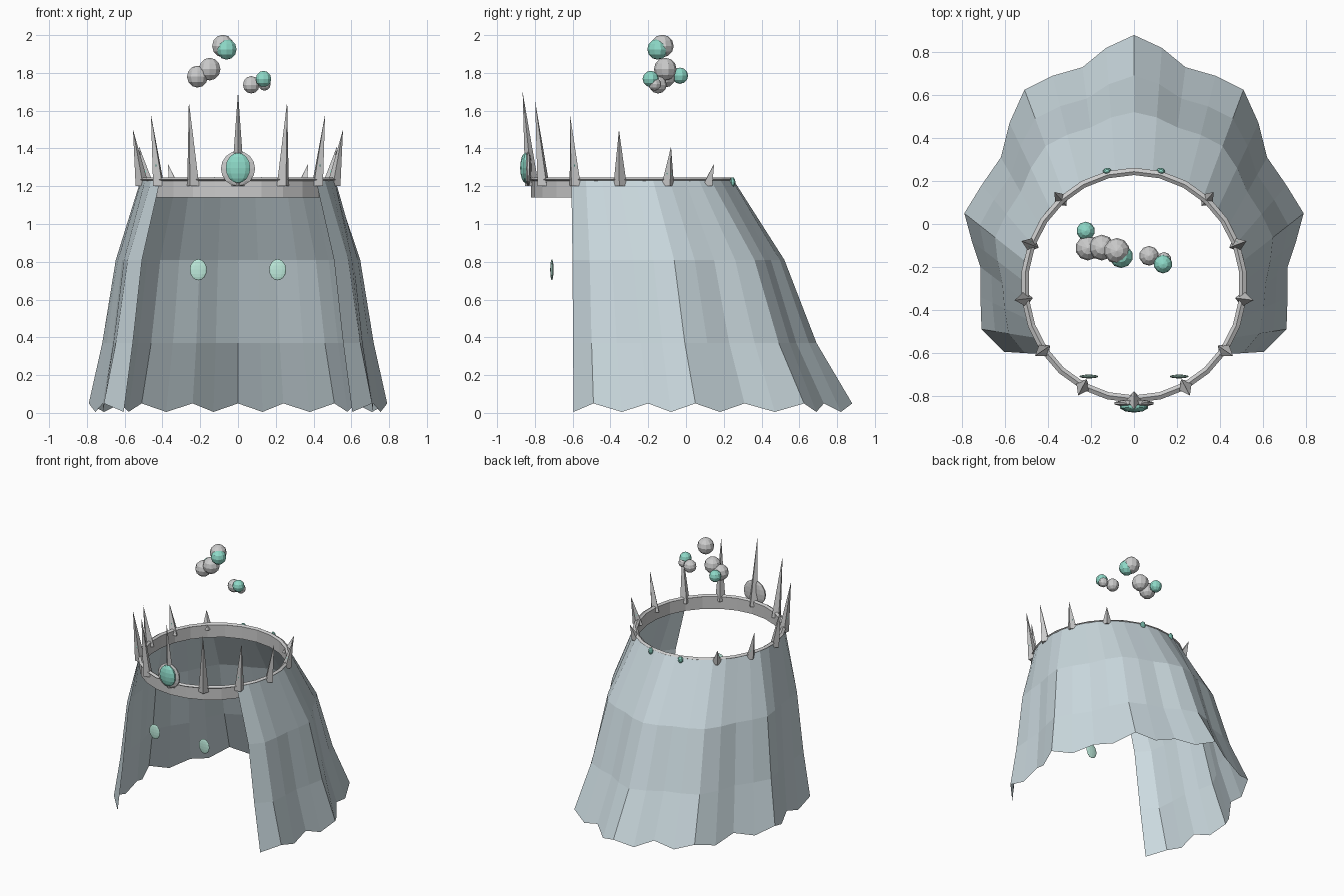
import bpy, bmesh, math
from mathutils import Vector, Matrix

if "Cube" in bpy.data.objects:
    bpy.data.objects.remove(bpy.data.objects["Cube"])

CY, RX, RY = -0.285, 0.515, 0.535   # crown centre and radii


def mat(name, c):
    m = bpy.data.materials.new(name)
    m.diffuse_color = (*c, 1)
    m.use_nodes = True
    m.node_tree.nodes["Principled BSDF"].inputs["Base Color"].default_value = m.diffuse_color
    return m


CLOTH = mat("cloth", (0.60, 0.70, 0.74))
GREEN = mat("gem_green", (0.27, 0.70, 0.58))
PALE = mat("pale_green", (0.52, 0.84, 0.72))
GREY = None


def finish(name, bm, m=None):
    bm.normal_update()
    me = bpy.data.meshes.new(name)
    bm.to_mesh(me)
    bm.free()
    ob = bpy.data.objects.new(name, me)
    bpy.context.collection.objects.link(ob)
    if m:
        me.materials.append(m)
    return ob


def ball(name, loc, size, m=None, seg=10, rings=6, turn=0):
    bm = bmesh.new()
    bmesh.ops.create_uvsphere(bm, u_segments=seg, v_segments=rings, radius=1)
    bm.transform(Matrix.Translation(loc) @ Matrix.Rotation(turn, 4, 'Z') @ Matrix.Diagonal((*size, 1)))
    return finish(name, bm, m)


def on_ring(a, grow=0.0):
    # angle measured from the front
    return Vector(((RX + grow) * math.sin(a), CY - (RY + grow) * math.cos(a), 0))


def lathe(name, profile, n):
    # closed profile of (radial offset, z) swept round the crown ellipse
    bm = bmesh.new()
    rows = [[bm.verts.new(on_ring(2 * math.pi * i / n, o) + Vector((0, 0, z)))
             for o, z in profile] for i in range(n)]
    k = len(profile)
    for i in range(n):
        a, b = rows[i], rows[(i + 1) % n]
        for j in range(k):
            bm.faces.new((a[j], b[j], b[(j + 1) % k], a[(j + 1) % k]))
    bmesh.ops.recalc_face_normals(bm, faces=bm.faces)
    return finish(name, bm)


# Pleated cloak, open at the front: hem points from centre back to front edge
hem = [(0, .88), (.13, .82), (.24, .73), (.38, .69), (.51, .625), (.58, .47),
       (.62, .31), (.71, .18), (.79, .05), (.755, -.08), (.715, -.2),
       (.715, -.34), (.71, -.49), (.605, -.595)]
last = len(hem) - 1
bm = bmesh.new()
cols = []
for i in range(-last, last + 1):
    k, s = abs(i), (1 if i >= 0 else -1)
    a = math.radians(127) * k / last
    top = Vector((s * RX * math.sin(a), CY + RY * math.cos(a), 0))
    bot = Vector((s * hem[k][0], hem[k][1], 0))
    side = min(1, k / 7)
    col = []
    for f, z in ((0, 1.235), (.43 + .07 * side, .81), (.70 + .05 * side, .37),
                 (1, .05 if k % 2 == 0 else .005)):
        p = top.lerp(bot, f)
        p.z = z
        col.append(bm.verts.new(p))
    cols.append(col)
for a, b in zip(cols, cols[1:]):
    for j in range(3):
        bm.faces.new((a[j], b[j], b[j + 1], a[j + 1]))
bm.normal_update()
if sum(f.normal.dot(f.calc_center_median() - Vector((0, CY, .6))) for f in bm.faces) < 0:
    bmesh.ops.reverse_faces(bm, faces=bm.faces)
finish("cloak", bm, CLOTH)

# Crown band and top rim
lathe("crown_band", [(-.02, 1.14), (0, 1.14), (0, 1.235), (-.02, 1.235)], 26)
lathe("crown_rim", [(-.022, 1.235), (-.006, 1.225), (.012, 1.235), (-.006, 1.246)], 26)

# Thirteen stations: eleven spikes shrinking to the back, gems on every other one
tips = [1.70, 1.65, 1.58, 1.50, 1.41, 1.32]
gem_z = {2: 1.31, 4: 1.268, 6: 1.222}
for k in range(7):
    for s in ((1,) if k == 0 else (1, -1)):
        a = s * 2 * math.pi * k / 13
        out = Vector((math.sin(a), -math.cos(a), 0))
        side = Vector((math.cos(a), math.sin(a), 0))
        tag = f"{k}_{'right' if s > 0 else 'left'}"
        if k < 6:
            base = on_ring(a, -.005) + Vector((0, 0, 1.20))
            r = .036
            bm = bmesh.new()
            ring = [bm.verts.new(base + d * r) for d in (out, side, -out, -side)]
            tip = bm.verts.new(on_ring(a, .045) + Vector((0, 0, tips[k])))
            for j in range(4):
                bm.faces.new((ring[j], ring[(j + 1) % 4], tip))
            bm.faces.new(ring[::-1])
            bmesh.ops.recalc_face_normals(bm, faces=bm.faces)
            finish("crown_spike_" + tag, bm)
        if k in gem_z:
            p = on_ring(a, .012) + Vector((0, 0, gem_z[k]))
            ball("small_gem_" + tag, p, (.02, .016, .026), GREEN, 8, 6, a)

# Front brooch
ball("brooch_setting", (0, -.835, 1.293), (.095, .018, .093), GREY, 10, 8)
ball("brooch_gem", (0, -.85, 1.297), (.068, .028, .08), GREEN, 10, 8)

# Eyes floating in the hood opening
for s in (-1, 1):
    ball("eye_" + ("left" if s < 0 else "right"), (s * .21, -.71, .758), (.045, .009, .056), PALE, 12, 8)

# Floating orbs above
orbs = [(-.08, -.125, 1.942, .06, GREY), (-.06, -.15, 1.925, .055, GREEN),
        (-.15, -.11, 1.82, .06, GREY), (-.215, -.112, 1.78, .058, GREY),
        (-.225, -.032, 1.785, .043, GREEN), (.07, -.148, 1.737, .046, GREY),
        (.135, -.187, 1.768, .043, GREEN), (.14, -.165, 1.74, .034, GREY)]
for i, (x, y, z, r, m) in enumerate(orbs):
    ball(f"floating_orb_{i}", (x, y, z), (r, r, r), m, 10, 6)
